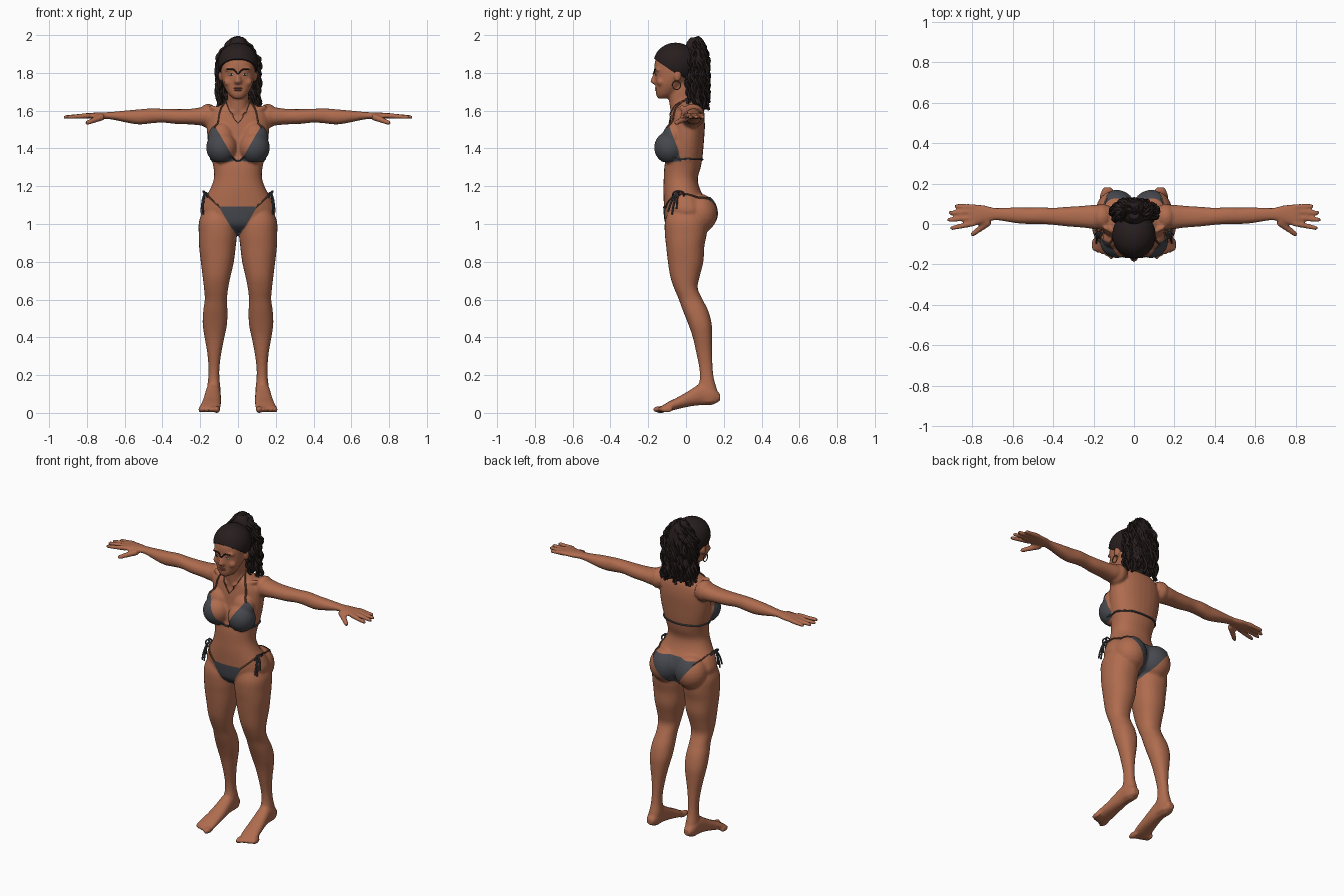
import bpy, bmesh, math, random
from mathutils import Vector, Matrix
from mathutils.bvhtree import BVHTree

if "Cube" in bpy.data.objects:
    bpy.data.objects.remove(bpy.data.objects["Cube"])

random.seed(4)


def material(name, rgb):
    m = bpy.data.materials.new(name)
    m.diffuse_color = (*rgb, 1)
    m.use_nodes = True
    m.node_tree.nodes["Principled BSDF"].inputs["Base Color"].default_value = m.diffuse_color
    return m


SKIN = material("skin brown", (0.43, 0.15, 0.077))
CLOTH = material("charcoal cloth", (0.062, 0.065, 0.076))
HAIR = material("dark hair", (0.021, 0.013, 0.013))
CORD = material("brown cord", (0.16, 0.075, 0.045))
LIP = material("lip brown", (0.25, 0.085, 0.06))
WHITE = material("eye white", (0.6, 0.55, 0.5))


def link(name, me, mat):
    me.materials.clear()
    me.materials.append(mat)
    me.shade_smooth()
    me.set_sharp_from_angle(angle=math.radians(50))
    ob = bpy.data.objects.new(name, me)
    bpy.context.collection.objects.link(ob)
    return ob


def finish(name, bm, mat, recalc=True):
    if recalc:
        bmesh.ops.recalc_face_normals(bm, faces=bm.faces[:])
    me = bpy.data.meshes.new(name)
    bm.to_mesh(me)
    return link(name, me, mat)


def baked(ob):
    bpy.context.view_layer.update()
    dg = bpy.context.evaluated_depsgraph_get()
    me = bpy.data.meshes.new_from_object(ob.evaluated_get(dg))
    bpy.data.objects.remove(ob)
    return me


def loft(bm, axis, rows, side=1, sub=4, n=28):
    """Closed tube through (t, u0, u1, v0, v1) rows, smoothly interpolated."""
    pts = [Vector(r) for r in rows]
    pts = [pts[0]] + pts + [pts[-1]]
    path = []
    for a, b, c, d in zip(pts, pts[1:], pts[2:], pts[3:]):
        for i in range(sub):
            t = i / sub
            path.append(0.5 * (2 * b + (c - a) * t + (2 * a - 5 * b + 4 * c - d) * t ** 2
                               + (3 * b - a - 3 * c + d) * t ** 3))
    path.append(pts[-1])
    rings = []
    for t, u0, u1, v0, v1 in path:
        ring = []
        for k in range(n):
            ang = math.tau * k / n
            c, s = math.cos(ang), math.sin(ang)
            u = (u0 + u1) / 2 + (u1 - u0) / 2 * math.copysign(abs(c) ** 0.9, c)
            v = (v0 + v1) / 2 + (v1 - v0) / 2 * math.copysign(abs(s) ** 0.9, s)
            x, y, z = {'x': (t, u, v), 'y': (u, t, v), 'z': (u, v, t)}[axis]
            ring.append(bm.verts.new((x * side, y, z)))
        rings.append(ring)
    for p, q in zip(rings, rings[1:]):
        for k in range(n):
            bm.faces.new((p[k], p[(k + 1) % n], q[(k + 1) % n], q[k]))
    bm.faces.new(rings[0])
    bm.faces.new(rings[-1])


def sym(rows):
    return [(z, -w, w, a, b) for z, w, a, b in rows]


def ball(bm, co, r, seg=24):
    bmesh.ops.create_uvsphere(bm, u_segments=seg, v_segments=seg // 2, radius=1,
                              matrix=Matrix.Translation(co) @ Matrix.Diagonal((*r, 1)))


def rod(bm, p, q, r0, r1):
    p, q = Vector(p), Vector(q)
    rot = (q - p).to_track_quat('Z', 'Y').to_matrix().to_4x4()
    bmesh.ops.create_cone(bm, cap_ends=True, segments=14, radius1=r0, radius2=r1,
                          depth=(q - p).length, matrix=Matrix.Translation((p + q) / 2) @ rot)
    ball(bm, q, (r1, r1, r1), 14)


# Body: torso, neck and head
bm = bmesh.new()
loft(bm, 'z', sym([(.965, .05, -.07, .05), (1.0, .14, -.105, .10), (1.06, .198, -.115, .125),
                   (1.12, .186, -.118, .11), (1.18, .15, -.12, .076), (1.24, .128, -.118, .062),
                   (1.30, .13, -.115, .078), (1.36, .145, -.105, .088), (1.44, .16, -.095, .095),
                   (1.52, .165, -.088, .10), (1.58, .158, -.078, .095), (1.615, .12, -.07, .085),
                   (1.64, .075, -.06, .07), (1.66, .05, -.05, .05)]))
loft(bm, 'z', sym([(1.55, .07, -.075, .07), (1.64, .057, -.088, .05),
                   (1.72, .057, -.10, .035), (1.78, .05, -.09, .04)]))
loft(bm, 'z', sym([(1.664, .022, -.148, -.10), (1.685, .048, -.158, -.06), (1.73, .074, -.161, -.02),
                   (1.78, .087, -.164, .02), (1.85, .09, -.166, .035), (1.905, .076, -.145, .03),
                   (1.94, .03, -.10, -.01)]))
# Nose
rod(bm, (0, -.153, 1.81), (0, -.176, 1.762), .01, .012)
ball(bm, (0, -.167, 1.754), (.021, .021, .013))
for s in (1, -1):
    # Brow, cheek, ear
    ball(bm, (s * .038, -.148, 1.818), (.034, .018, .009))
    ball(bm, (s * .05, -.135, 1.752), (.026, .02, .022))
    ball(bm, (s * .09, -.045, 1.785), (.014, .02, .032))
    # Bust, buttock and shoulder
    ball(bm, (s * .085, -.085, 1.405), (.08, .08, .083))
    ball(bm, (s * .09, -.07, 1.46), (.066, .052, .075))
    ball(bm, (s * .09, .07, 1.055), (.098, .096, .105))
    ball(bm, (s * .158, .035, 1.572), (.052, .065, .064))
    # Collar bone
    rod(bm, (s * .02, -.078, 1.585), (s * .14, -.02, 1.618), .01, .012)
    # Leg
    loft(bm, 'z', [(1.10, .05, .17, -.08, .09), (1.02, .01, .205, -.11, .11), (.95, .005, .208, -.112, .11),
                   (.88, .012, .206, -.105, .097), (.80, .022, .197, -.096, .092),
                   (.72, .04, .187, -.083, .072), (.66, .052, .18, -.063, .062),
                   (.60, .058, .176, -.038, .088), (.54, .056, .184, -.016, .118),
                   (.47, .058, .187, .012, .136), (.40, .072, .177, .036, .138),
                   (.32, .088, .163, .054, .138), (.24, .098, .156, .07, .141),
                   (.18, .098, .158, .073, .148), (.12, .092, .165, .06, .165),
                   (.06, .094, .166, .06, .176)], s)
    # Foot and toes
    loft(bm, 'y', [(.18, .108, .152, .065, .1), (.14, .095, .168, .043, .14), (.08, .092, .172, .041, .155),
                   (.02, .09, .18, .034, .12), (-.04, .09, .19, .021, .085),
                   (-.09, .092, .20, .009, .06), (-.13, .1, .2, .004, .036)], s)
    for i in range(5):
        big = i == 0
        ball(bm, (s * (.112 + .02 * i + (.006 if i else 0)), -.135 + .008 * i, .018),
             (.018 if big else .012, .042 if big else .034, .019 if big else .016), 16)
    # Arm and palm
    loft(bm, 'x', [(.12, -.02, .09, 1.53, 1.62), (.19, -.025, .095, 1.522, 1.618),
                   (.25, -.018, .09, 1.527, 1.61), (.33, -.012, .085, 1.53, 1.608),
                   (.40, -.004, .08, 1.537, 1.61), (.46, 0, .083, 1.533, 1.612),
                   (.52, 0, .081, 1.527, 1.607), (.58, .004, .082, 1.535, 1.602),
                   (.65, .015, .08, 1.55, 1.595), (.69, .018, .08, 1.556, 1.592),
                   (.74, .005, .092, 1.556, 1.59), (.79, -.008, .098, 1.558, 1.588),
                   (.82, -.004, .094, 1.563, 1.584)], s)
    # Fingers and thumb
    for y0, x1, y1 in ((.003, .9, -.02), (.032, .914, .021), (.06, .908, .056), (.084, .88, .088)):
        rod(bm, (s * .79, y0, 1.574), (s * x1, y1, 1.566), .0145, .011)
    rod(bm, (s * .715, .012, 1.568), (s * .798, -.05, 1.536), .019, .0125)

body = finish("body_rough", bm, SKIN)
mod = body.modifiers.new("blend", 'REMESH')
mod.mode, mod.voxel_size = 'VOXEL', .0075
mod = body.modifiers.new("soften", 'SMOOTH')
mod.factor, mod.iterations = .5, 3
body = link("body", baked(body), SKIN)
skin_bm = bmesh.new()
skin_bm.from_mesh(body.data)
skin_bm.normal_update()
tree = BVHTree.FromBMesh(skin_bm)


def front(x, z):
    return tree.ray_cast(Vector((x, -1, z)), Vector((0, 1, 0)))[0].y


def shell(name, planes, lift=.004):
    """Cloth cut from the body surface; each plane removes its positive side."""
    b = skin_bm.copy()
    for co, no in planes:
        bmesh.ops.bisect_plane(b, geom=b.verts[:] + b.edges[:] + b.faces[:], dist=1e-5,
                               plane_co=co, plane_no=no, clear_outer=True)
    b.normal_update()
    for v in b.verts:
        v.co += v.normal * lift
    finish(name, b, CLOTH, False)


def tubes(name, paths, r, mat, res=1):
    cu = bpy.data.curves.new(name, 'CURVE')
    cu.dimensions, cu.bevel_depth, cu.bevel_resolution, cu.use_fill_caps = '3D', r, res, True
    for path in paths:
        sp = cu.splines.new('POLY')
        sp.points.add(len(path) - 1)
        for p, co in zip(sp.points, path):
            p.co = (*co, 1)
    ob = bpy.data.objects.new(name, cu)
    bpy.context.collection.objects.link(ob)
    link(name, baked(ob), mat)


def snapped(pts, s=1, lift=.003, n=10):
    out = []
    for a, b in zip(pts, pts[1:]):
        for i in range(n + 1):
            p = Vector(a).lerp(Vector(b), i / n)
            co, no = tree.find_nearest(Vector((p.x * s, p.y, p.z)))[:2]
            if not out or (co + no * lift - out[-1]).length > .001:
                out.append(co + no * lift)
    return out


# Swimsuit: cups, front and back panels
for s, side in ((1, "left"), (-1, "right")):
    shell(side + "_cup", [((0, 0, 1.332), (0, 0, -1)), ((0, 0, 1.515), (0, 0, 1)),
                          ((s * .018, 0, 1.335), (-s * .185, 0, .105)),
                          ((s * .14, 0, 1.515), (s, 0, .5)),
                          ((0, -.085, 1.51), (0, 1, .35))])
shell("front_panel", [((0, 0, 0), (0, 1, 0)), ((0, 0, 1.092), (0, 0, 1)),
                      ((.025, 0, .965), (1, 0, -.6)), ((-.025, 0, .965), (-1, 0, -.6))])
shell("back_panel", [((0, 0, 0), (0, -1, 0)), ((0, 0, 1.14), (0, 0, 1)),
                     ((.03, 0, .968), (1, 0, -.72)), ((-.03, 0, .968), (-1, 0, -.72))])

# Straps, waist cords, necklace and hip ties
bands, cords, ties, chain, brows = [], [], [], [], []
for s in (1, -1):
    bands.append(snapped([(.15, -.07, 1.338), (.17, .02, 1.338), (.08, .11, 1.338), (0, .11, 1.338)], s))
    bands.append(snapped([(.0, -.13, 1.34), (.03, -.15, 1.34)], s))
    cords.append(snapped([(.124, -.1, 1.508), (.10, -.07, 1.60), (.065, -.02, 1.65), (0, .07, 1.645)], s))
    cords.append(snapped([(.095, -.12, 1.085), (.17, -.04, 1.165), (.17, .04, 1.162), (.135, .13, 1.13)], s))
    chain.append(snapped([(.06, -.03, 1.645), (.045, -.1, 1.59), (0, -.11, 1.535)], s))
    brows.append(snapped([(.014, -.2, 1.806), (.04, -.2, 1.823), (.064, -.17, 1.823)], s, .001, 5))
    for dx, dy, dz in ((.02, -.055, -.10), (.025, -.01, -.085), (.02, -.035, -.115)):
        ties.append([(s * (.166 + dx * math.sin(t * 1.6)), -.04 + dy * t, 1.165 + dz * t * t)
                     for t in (0, .2, .4, .6, .8, 1)])
    for d in (-1, 1):
        ties.append([(s * (.172 + .012 * math.sin(t)), -.04 + d * .025 * (1 - math.cos(t)) / 2 * 1.2,
                      1.165 + .014 * math.sin(t) - .012 * (1 - math.cos(t)) / 2)
                     for t in [math.tau * k / 12 for k in range(13)]])
tubes("bust_band", bands, .005, CLOTH)
tubes("strap_cords", cords, .005, CORD)
tubes("necklace", chain, .003, CORD)
tubes("hip_ties", ties, .005, CLOTH)
tubes("eyebrows", brows, .004, HAIR)

# Hoop earrings
tubes("earrings", [[(s * .102, -.05 + .021 * math.sin(a), 1.735 + .023 * math.cos(a))
                    for a in [math.tau * k / 20 for k in range(21)]] for s in (1, -1)], .003, CORD)

# Eyes and lips
for name, mat, r in (("eyes", WHITE, (.014, .004, .006)), ("pupils", HAIR, (.006, .006, .006))):
    b = bmesh.new()
    for s in (1, -1):
        ball(b, (s * .036, front(s * .036, 1.792), 1.792), r, 16)
    finish(name, b, mat)
b = bmesh.new()
ball(b, (0, front(0, 1.719) + .004, 1.719), (.024, .008, .005), 16)
ball(b, (0, front(0, 1.709) + .004, 1.709), (.022, .009, .006), 16)
finish("lips", b, LIP)

# Hair cap, open over the face
b = bmesh.new()
ball(b, (0, -.055, 1.85), (.107, .117, .11), 40)
bmesh.ops.bisect_plane(b, geom=b.verts[:] + b.edges[:] + b.faces[:], plane_co=(0, -.165, 1.872),
                       plane_no=(0, -.68, -1), clear_outer=True)
bmesh.ops.holes_fill(b, edges=[e for e in b.edges if e.is_boundary])
finish("hair_cap", b, HAIR)

# Ponytail core and curls
b = bmesh.new()
loft(b, 'z', sym([(1.988, .025, .025, .075), (1.95, .05, 0, .105), (1.88, .078, .0, .12),
                  (1.8, .095, .01, .12), (1.72, .1, .02, .115), (1.65, .085, .03, .10), (1.61, .05, .045, .085)]))
finish("ponytail", b, HAIR)
curls = []
for i in range(60):
    a = math.tau * i / 60 + random.uniform(-.05, .05)
    end, ph, rad = random.uniform(1.59, 1.7), random.uniform(0, 6.3), random.uniform(.9, 1.06)
    path = []
    for k in range(33):
        t = k / 32
        w = min(1, t * 2.3) ** .75 * rad
        h = ph + t * 26
        path.append((math.cos(a) * .112 * w + .008 * math.cos(h), .058 + math.sin(a) * .06 * w
                     + .008 * math.sin(h), 1.985 - (1.985 - end) * t ** 1.25 + .003 * math.sin(h)))
    curls.append(path)
tubes("curls", curls, .0085, HAIR, 0)
